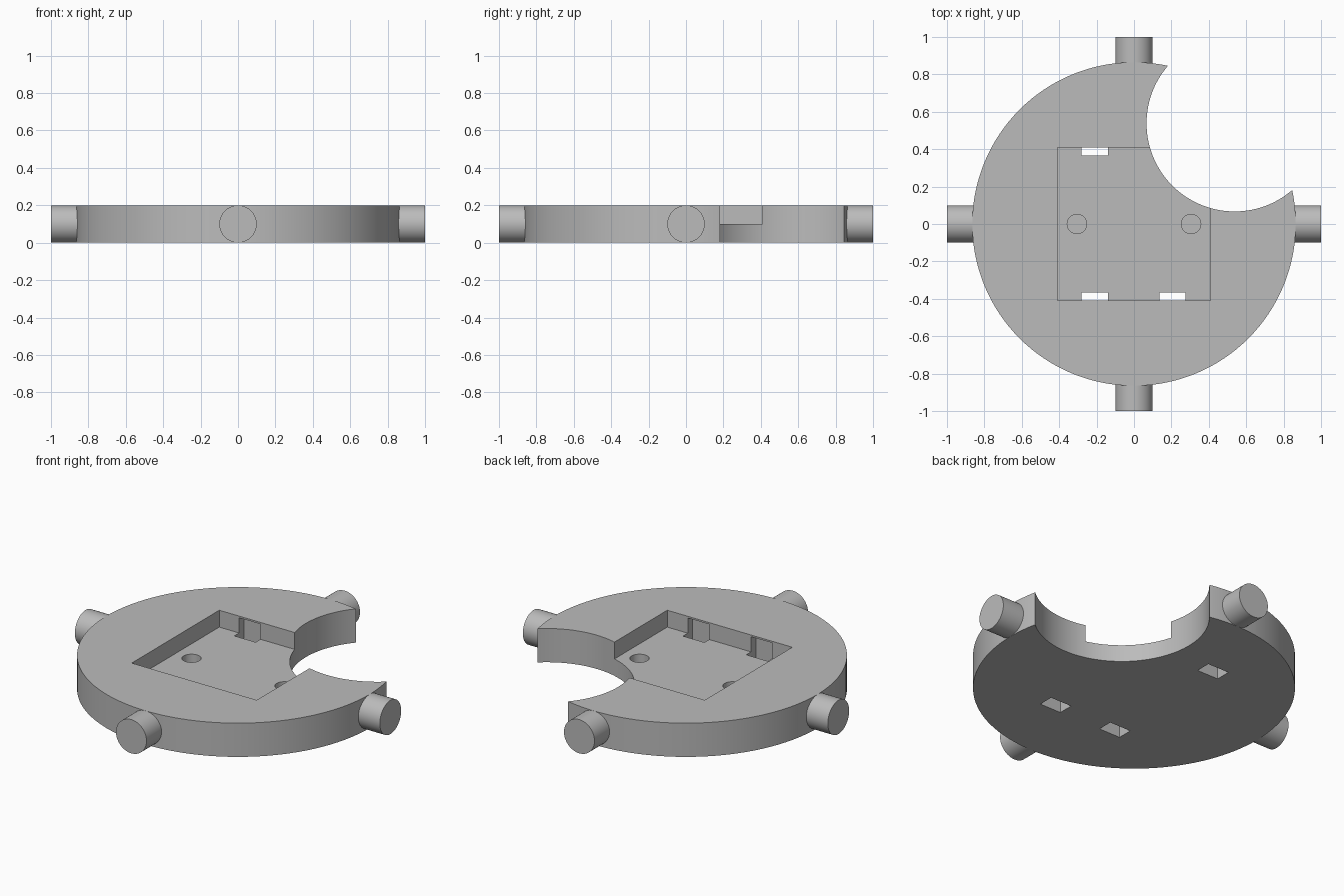
import bpy
import math

cube = bpy.data.objects.get("Cube")
if cube:
    bpy.data.objects.remove(cube, do_unlink=True)

grey = bpy.data.materials.new("plain grey")
grey.use_nodes = True
color = (0.5, 0.5, 0.5, 1)
grey.diffuse_color = color
grey.node_tree.nodes["Principled BSDF"].inputs["Base Color"].default_value = color


def cylinder(name, radius, z0, z1, x=0, y=0, sides=96):
    bpy.ops.mesh.primitive_cylinder_add(vertices=sides, radius=radius, depth=z1 - z0,
                                        location=(x, y, (z0 + z1) / 2))
    ob = bpy.context.object
    ob.name = name
    ob.data.materials.append(grey)
    return ob


def box(name, lo, hi):
    bpy.ops.mesh.primitive_cube_add(size=1, location=[(a + b) / 2 for a, b in zip(lo, hi)])
    ob = bpy.context.object
    ob.name = name
    ob.scale = [b - a for a, b in zip(lo, hi)]
    bpy.ops.object.transform_apply(location=False, rotation=False, scale=True)
    ob.data.materials.append(grey)
    return ob


def cut(target, cutter):
    cutter.hide_render = True
    mod = target.modifiers.new("cut", "BOOLEAN")
    mod.operation = "DIFFERENCE"
    mod.solver = "EXACT"
    mod.object = cutter
    bpy.context.view_layer.objects.active = target
    bpy.ops.object.modifier_apply(modifier=mod.name)
    bpy.data.objects.remove(cutter, do_unlink=True)


def smooth(ob):
    bpy.ops.object.select_all(action="DESELECT")
    ob.select_set(True)
    bpy.context.view_layer.objects.active = ob
    bpy.ops.object.shade_smooth_by_angle(angle=math.radians(30))


# Round plate with a square pocket
plate = cylinder("round_plate", 0.865, 0, 0.2, sides=128)
cut(plate, box("pocket_cutter", (-0.41, -0.41, 0.1), (0.41, 0.41, 0.3)))

# Clip slots through the floor, undercutting the pocket walls
for x, side in ((-0.21, 1), (-0.21, -1), (0.205, -1)):
    y0, y1 = sorted((0.365 * side, 0.455 * side))
    cut(plate, box("slot_cutter", (x - 0.07, y0, -0.1), (x + 0.07, y1, 0.19)))

# Blind holes in the pocket floor
for x in (-0.305, 0.305):
    cut(plate, cylinder("hole_cutter", 0.052, 0.05, 0.15, x, 0, 48))

# Round bite out of the rim
cut(plate, cylinder("bite_cutter", 0.471, -0.1, 0.3, 0.538, 0.538, 128))
smooth(plate)

# Four pegs around the rim
for i, side in enumerate(("left", "back", "right", "front")):
    angle = i * math.pi / 2
    peg = cylinder(side + "_peg", 0.1, 0, 0.2, sides=64)
    peg.location = (0.9 * math.cos(angle), 0.9 * math.sin(angle), 0.1)
    peg.rotation_euler = (0, math.pi / 2, angle)
    smooth(peg)
